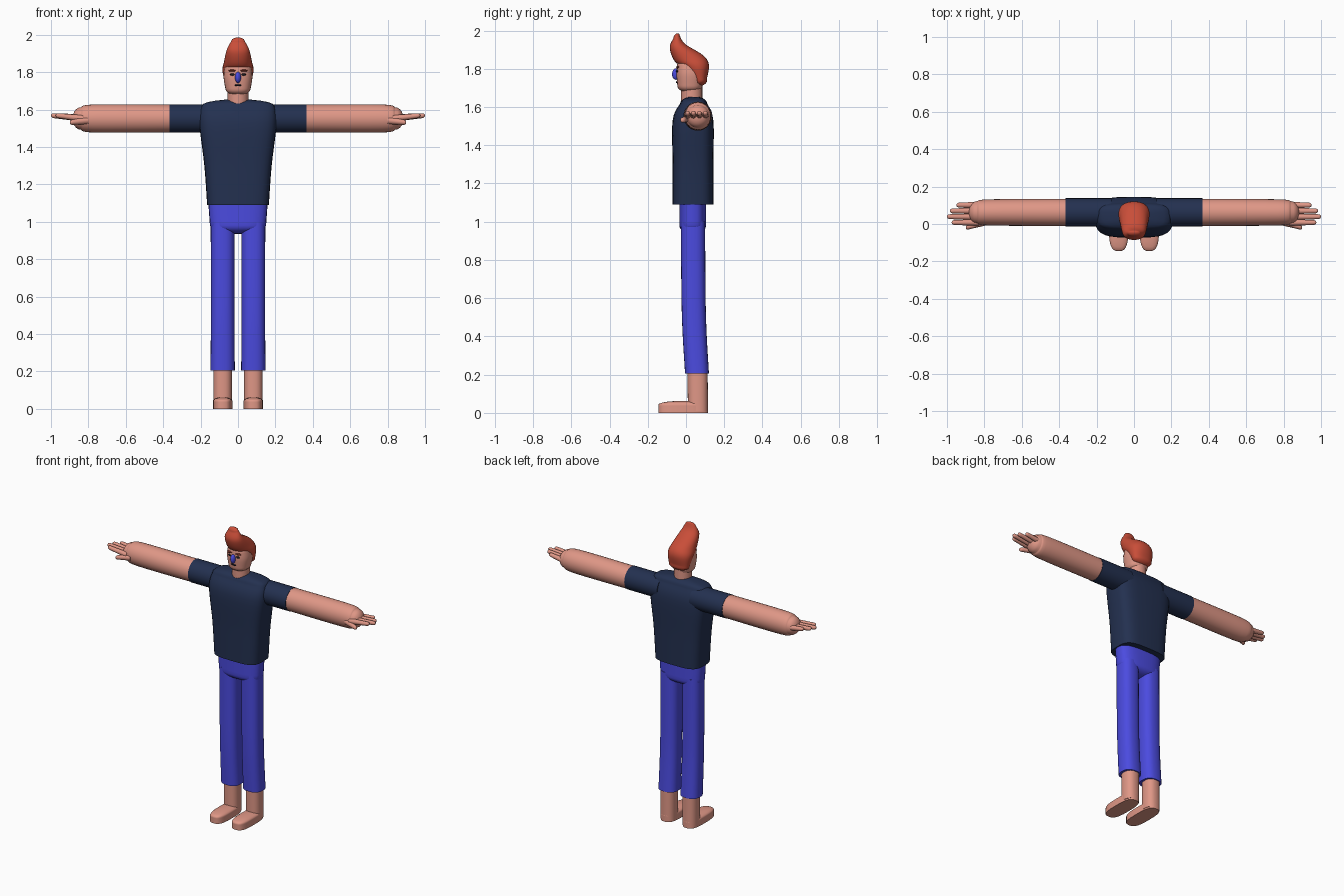
import bpy, bmesh, math
from mathutils import Vector

if "Cube" in bpy.data.objects:
    bpy.data.objects.remove(bpy.data.objects["Cube"], do_unlink=True)


def material(name, red, green, blue):
    mat = bpy.data.materials.new(name)
    mat.use_nodes = True
    mat.diffuse_color = (red, green, blue, 1)
    mat.node_tree.nodes["Principled BSDF"].inputs["Base Color"].default_value = mat.diffuse_color
    return mat


skin = material("skin", red=.74, green=.31, blue=.24)
navy_cloth = material("navy cloth", red=.017, green=.03, blue=.08)
blue_cloth = material("blue cloth", red=.07, green=.07, blue=.74)
red_hair = material("red hair", red=.58, green=.075, blue=.04)
brow_brown = material("brow brown", red=.2, green=.03, blue=.02)
black = material("black", red=.01, green=.01, blue=.015)


# Cross-sections: each gives a centre and two half axes
def level(z, width, front, back, x=0):
    """A horizontal section, for upright parts."""
    middle, depth = (front + back) / 2, (back - front) / 2
    return Vector((x, middle, z)), Vector((width, 0, 0)), Vector((0, depth, 0))


def across(x, y, z, depth, height):
    """A section facing sideways, for the arms."""
    return Vector((x, y, z)), Vector((0, depth, 0)), Vector((0, 0, height))


def slanted(front, back, width):
    """A tilted section between two points on the centre plane."""
    front, back = Vector((0, *front)), Vector((0, *back))
    return (front + back) / 2, Vector((width, 0, 0)), (back - front) / 2


def blend(before, start, end, after, t):
    """Smooth curve between start and end."""
    bend = before * 2 - start * 5 + end * 4 - after
    twist = start * 3 - before - end * 3 + after
    return start + ((end - before) * t + bend * t * t + twist * t ** 3) / 2


def dome(section, neighbour, length, steps=5):
    """Shrinking sections that round off an end."""
    centre, u, v = section
    outward = (centre - neighbour[0]).normalized() * length
    rings = []
    for step in range(1, steps + 1):
        angle = math.radians(85) * step / steps
        shrink = math.cos(angle)
        rings.append((centre + outward * math.sin(angle), u * shrink, v * shrink))
    return rings


def outline(section, squareness, sides):
    centre, u, v = section
    for i in range(sides):
        angle = math.tau * i / sides
        a, b = math.cos(angle), math.sin(angle)
        yield (centre + u * math.copysign(abs(a) ** (2 / squareness), a)
               + v * math.copysign(abs(b) ** (2 / squareness), b))


def smooth(ob):
    bpy.ops.object.select_all(action='DESELECT')
    ob.select_set(True)
    bpy.context.view_layer.objects.active = ob
    bpy.ops.object.shade_smooth_by_angle(angle=math.radians(50))


def loft(name, mat, sections, squareness=2, start_dome=0, end_dome=0, sides=28, steps=5):
    """Skin a smooth surface over the sections, with optional rounded ends."""
    padded = [sections[0], *sections, sections[-1]]
    rings = []
    for i in range(len(sections) - 1):
        for step in range(steps):
            rings.append([blend(*axis, step / steps) for axis in zip(*padded[i:i + 4])])
    rings.append(sections[-1])
    if start_dome:
        rings = dome(sections[0], sections[1], start_dome)[::-1] + rings
    if end_dome:
        rings += dome(sections[-1], sections[-2], end_dome)

    bm = bmesh.new()
    loops = [[bm.verts.new(p) for p in outline(ring, squareness, sides)] for ring in rings]
    for low, high in zip(loops, loops[1:]):
        for i in range(sides):
            bm.faces.new((low[i - 1], low[i], high[i], high[i - 1]))
    bm.faces.new(loops[0])
    bm.faces.new(loops[-1])
    bmesh.ops.recalc_face_normals(bm, faces=bm.faces)
    mesh = bpy.data.meshes.new(name)
    bm.to_mesh(mesh)
    bm.free()
    mesh.materials.append(mat)
    ob = bpy.data.objects.new(name, mesh)
    bpy.context.collection.objects.link(ob)
    smooth(ob)


def ball(name, mat, centre, radii):
    bpy.ops.mesh.primitive_uv_sphere_add(segments=16, ring_count=10, location=centre)
    ob = bpy.context.object
    ob.name = name
    ob.scale = radii
    ob.data.materials.append(mat)
    smooth(ob)


# Shirt and hips
chest_front, chest_back = -.07, .143
loft("shirt", navy_cloth, [
    level(z=1.09, width=.165, front=chest_front, back=chest_back),
    level(z=1.3, width=.18, front=chest_front, back=chest_back),
    level(z=1.53, width=.207, front=chest_front, back=chest_back),
    level(z=1.62, width=.195, front=-.03, back=.11),
], squareness=3.6, end_dome=.035)
loft("hips", blue_cloth, [
    level(z=.98, width=.15, front=-.035, back=.105),
    level(z=1.12, width=.16, front=-.035, back=.105),
], squareness=2.8, start_dome=.045)

# Neck, head and swept-up hair
loft("neck", skin, [
    level(z=1.63, width=.055, front=-.025, back=.085),
    level(z=1.72, width=.055, front=-.025, back=.085),
])
loft("head", skin, [
    level(z=1.71, width=.067, front=-.045, back=.085),
    level(z=1.77, width=.077, front=-.05, back=.095),
    level(z=1.82, width=.073, front=-.047, back=.09),
], squareness=2.4, start_dome=.035, end_dome=.04)
loft("hair", red_hair, [
    slanted(front=(-.066, 1.96), back=(-.033, 1.975), width=.035),
    slanted(front=(-.085, 1.91), back=(-.005, 1.93), width=.06),
    slanted(front=(-.06, 1.84), back=(.09, 1.87), width=.075),
    slanted(front=(-.01, 1.8), back=(.12, 1.82), width=.083),
    slanted(front=(.04, 1.73), back=(.11, 1.75), width=.07),
], squareness=2.2, start_dome=.016, end_dome=.03)

# Face
ball("nose", blue_cloth, centre=(0, -.052, 1.772), radii=(.016, .021, .03))
ball("mouth", black, centre=(0, -.047, 1.73), radii=(.02, .006, .005))

# Paired parts
arm_y, arm_z, leg_x = .062, 1.552, .082
for side, s in (("left", 1), ("right", -1)):
    ball(side + "_eye", black, centre=(s * .029, -.043, 1.787), radii=(.013, .009, .007))
    ball(side + "_brow", brow_brown, centre=(s * .031, -.043, 1.808), radii=(.021, .009, .006))

    # Sleeve and arm
    loft(side + "_sleeve", navy_cloth, [
        across(s * .12, arm_y, arm_z, depth=.076, height=.076),
        across(s * .365, arm_y, arm_z, depth=.076, height=.076),
    ])
    loft(side + "_arm", skin, [
        across(s * .35, arm_y, arm_z, depth=.073, height=.074),
        across(s * .77, arm_y, arm_z, depth=.07, height=.075),
        across(s * .84, arm_y, arm_z, depth=.06, height=.06),
    ], end_dome=.045)

    # Fingers fan out from the hand, index first
    fingers = zip(("index", "middle", "ring", "little"), (.975, 1, .985, .95))
    for place, (finger, reach) in enumerate(fingers):
        y = .008 + .031 * place
        loft(f"{side}_{finger}_finger", skin, [
            across(s * .83, y, arm_z, depth=.018, height=.018),
            across(s * (reach - .015), y, arm_z + .015, depth=.013, height=.013),
        ], end_dome=.015, sides=12)
    loft(side + "_thumb", skin, [
        across(s * .8, .01, arm_z - .01, depth=.02, height=.02),
        across(s * .885, -.015, arm_z - .02, depth=.014, height=.014),
    ], end_dome=.015, sides=12)

    # Trouser leg, ankle and foot
    loft(side + "_trouser_leg", blue_cloth, [
        level(z=.205, width=.065, front=-.005, back=.12, x=s * leg_x),
        level(z=.52, width=.063, front=-.022, back=.104, x=s * leg_x),
        level(z=1, width=.064, front=-.027, back=.1, x=s * leg_x),
    ], squareness=2.5)
    loft(side + "_ankle", skin, [
        level(z=.01, width=.05, front=.01, back=.115, x=s * leg_x),
        level(z=.25, width=.05, front=.007, back=.113, x=s * leg_x),
    ], squareness=2.4)
    loft(side + "_foot", skin, [
        level(z=0, width=.052, front=-.145, back=.115, x=s * leg_x),
        level(z=.043, width=.052, front=-.145, back=.115, x=s * leg_x),
    ], squareness=3, end_dome=.02)
